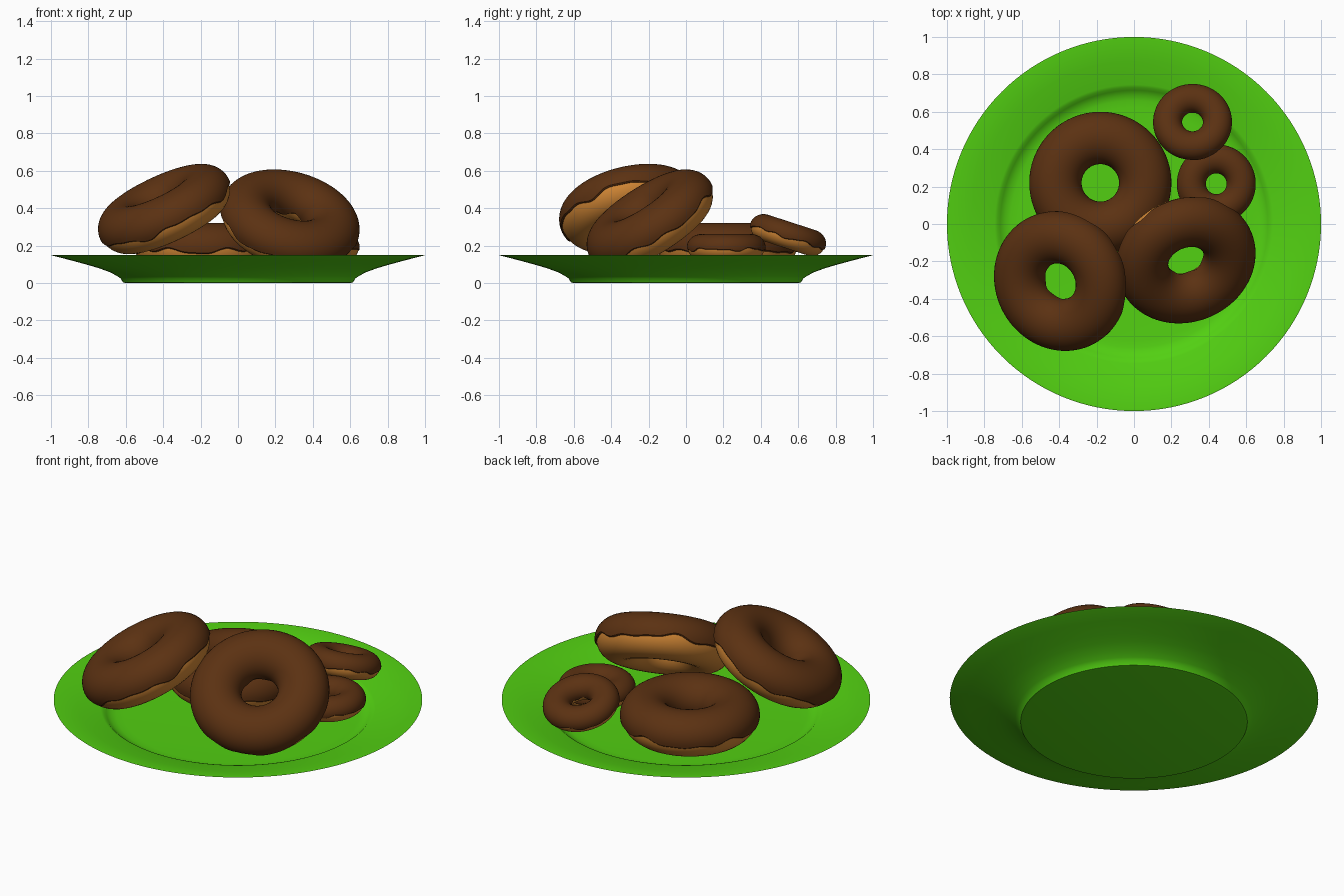
import bpy, math
from mathutils import Vector, Matrix

if "Cube" in bpy.data.objects:
    bpy.data.objects.remove(bpy.data.objects["Cube"])

def material(name, rgb):
    m = bpy.data.materials.new(name)
    m.diffuse_color = (*rgb, 1)
    m.use_nodes = True
    m.node_tree.nodes["Principled BSDF"].inputs["Base Color"].default_value = m.diffuse_color
    return m

GREEN = material("plate_green", (0.085, 0.63, 0.006))
DOUGH = material("dough_golden", (0.64, 0.24, 0.035))
CHOC = material("chocolate_brown", (0.105, 0.031, 0.006))

def revolve(name, profile, n, mat, matrix=Matrix(), closed=False):
    """Sweep profile(angle) -> [(r, z)...] around z."""
    verts, faces = [], []
    for i in range(n):
        t = 2 * math.pi * i / n
        pts = profile(t)
        verts += [(r * math.cos(t), r * math.sin(t), z) for r, z in pts]
    k = len(pts)
    for i in range(n):
        j = (i + 1) % n
        for a in range(k if closed else k - 1):
            b = (a + 1) % k
            faces.append((i * k + a, j * k + a, j * k + b, i * k + b))
    if not closed:  # cap both ends
        faces.append([i * k for i in reversed(range(n))])
        faces.append([i * k + k - 1 for i in range(n)])
    me = bpy.data.meshes.new(name)
    me.from_pydata(verts, [], faces)
    me.materials.append(mat)
    ob = bpy.data.objects.new(name, me)
    bpy.context.collection.objects.link(ob)
    ob.matrix_world = matrix
    bpy.ops.object.select_all(action='DESELECT')
    ob.select_set(True)
    bpy.context.view_layer.objects.active = ob
    bpy.ops.object.shade_smooth_by_angle(angle=math.radians(40))
    return ob

# Plate: foot, underside, rim, well
PLATE = [(0.60, 0.0), (0.615, 0.003), (0.628, 0.025), (0.645, 0.036), (0.68, 0.056),
         (0.74, 0.078), (0.80, 0.096), (0.90, 0.123), (0.99, 0.146), (1.0, 0.15),
         (0.99, 0.151), (0.87, 0.127), (0.745, 0.103), (0.73, 0.098), (0.715, 0.084),
         (0.69, 0.068), (0.66, 0.062), (0.62, 0.06)]
revolve("plate", lambda t: PLATE, 128, GREEN)

MAJOR = 0.24

def ring_point(a, w, h):
    return MAJOR + w * math.cos(a), h * math.sin(a)

def dough_profile(t):
    return [ring_point(2 * math.pi * i / 32, 0.131, 0.125) for i in range(32)]

def icing_profile(phase):
    def profile(t):
        # wavy lower edges outside and inside the ring
        wave = 0.08 * math.sin(5 * t + phase) + 0.06 * math.sin(9 * t + 2 * phase) \
            + 0.04 * math.sin(14 * t)
        lo = -0.14 + wave
        hi = math.pi + 0.2 + 0.1 * math.sin(6 * t + phase)
        arc = [ring_point(lo + (hi - lo) * i / 24, 0.14, 0.129) for i in range(25)]
        return [ring_point(lo - 0.05, 0.115, 0.11)] + \
            [ring_point(lo - 0.05, 0.134, 0.126)] + arc + \
            [ring_point(hi + 0.05, 0.134, 0.126)] + [ring_point(hi + 0.05, 0.115, 0.11)]
    return profile

def doughnut(name, center, normal, scale, phase):
    rot = Vector((0, 0, 1)).rotation_difference(Vector(normal))
    m = Matrix.LocRotScale(Vector(center), rot, Vector((scale,) * 3))
    revolve(name + "_dough", dough_profile, 72, DOUGH, m, closed=True)
    revolve(name + "_icing", icing_profile(phase), 120, CHOC, m, closed=True)

def tilt(deg, x, y):
    """Normal leaning by deg towards horizontal direction (x, y)."""
    s = math.sin(math.radians(deg)) / math.hypot(x, y)
    return (s * x, s * y, math.cos(math.radians(deg)))

doughnut("flat_doughnut", (-0.18, 0.22, 0.192), (0, 0, 1), 1.0, 0.4)
doughnut("left_doughnut", (-0.392, -0.305, 0.393), tilt(28, -0.88, -0.47), 1.0, 1.7)
doughnut("right_doughnut", (0.277, -0.19, 0.337), tilt(35, 0.4, -0.9), 1.0, 2.9)
doughnut("small_flat_doughnut", (0.44, 0.215, 0.19), (0, 0, 1), 0.555, 4.1)
doughnut("small_leaning_doughnut", (0.313, 0.545, 0.255), tilt(18, 0, 1), 0.555, 5.3)
